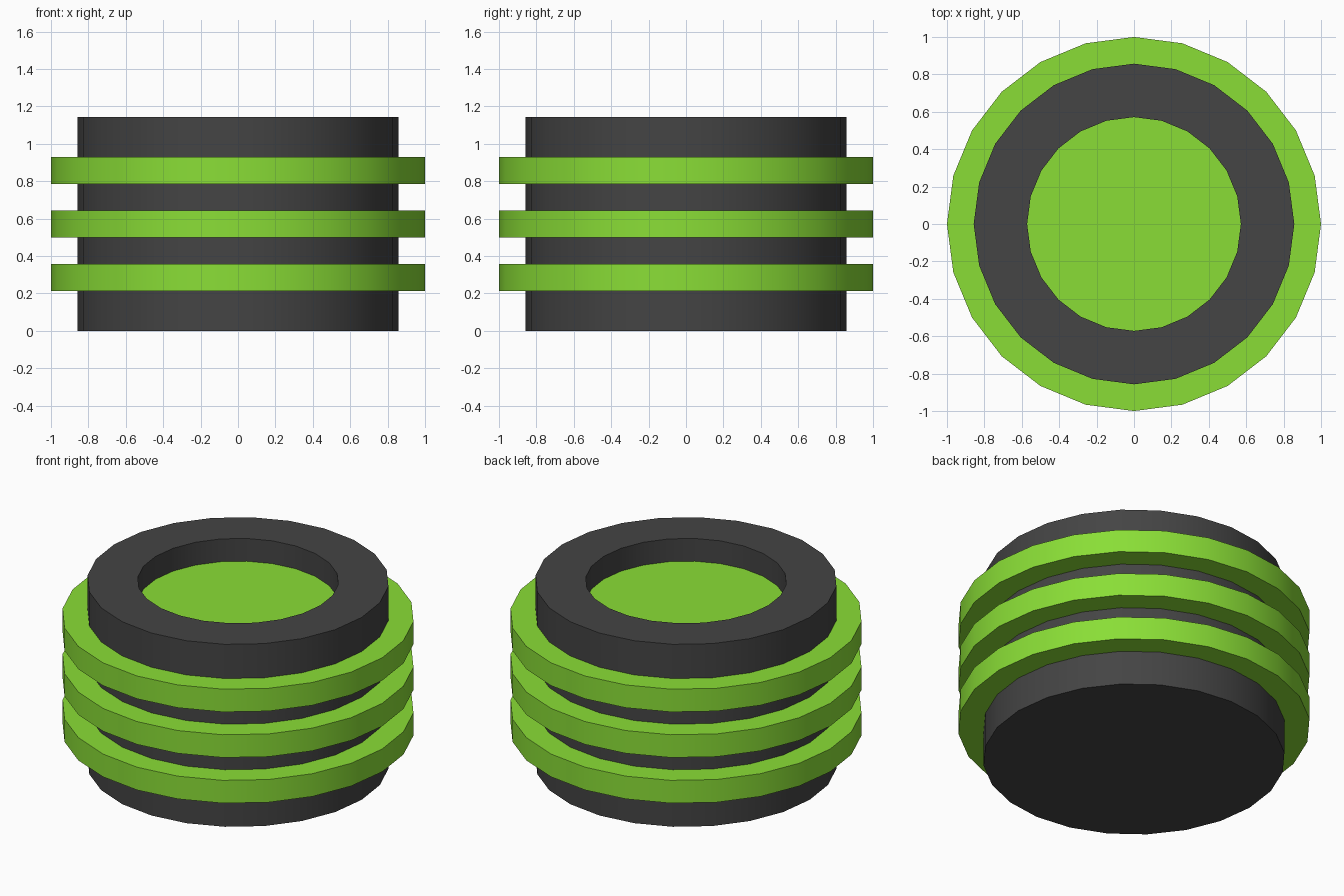
import bpy, bmesh
from math import sin, cos, pi

if "Cube" in bpy.data.objects:
    bpy.data.objects.remove(bpy.data.objects["Cube"])

SIDES = 24
U = 1 / 7                     # design unit
BODY_R, HOLE_R, RING_R = 6 * U, 4 * U, 1.0
HEIGHT, FLOOR_Z = 8 * U, 7 * U


def material(name, rgb):
    m = bpy.data.materials.new(name)
    m.diffuse_color = (*rgb, 1)
    m.use_nodes = True
    m.node_tree.nodes["Principled BSDF"].inputs["Base Color"].default_value = m.diffuse_color
    return m


def lathe(name, profile, mat, closed=False):
    """Revolve (radius, z) points around z; radius 0 becomes a cap fill."""
    bm = bmesh.new()
    loops = []
    for r, z in profile:
        loops.append([bm.verts.new((r * cos(2 * pi * i / SIDES), r * sin(2 * pi * i / SIDES), z))
                      for i in range(SIDES)])
    pairs = list(zip(loops, loops[1:]))
    if closed:
        pairs.append((loops[-1], loops[0]))
    for a, b in pairs:
        for i in range(SIDES):
            j = (i + 1) % SIDES
            bm.faces.new((a[i], a[j], b[j], b[i]))
    if not closed:
        bm.faces.new(loops[0][::-1])
        bm.faces.new(loops[-1])
    bmesh.ops.recalc_face_normals(bm, faces=bm.faces)
    me = bpy.data.meshes.new(name)
    bm.to_mesh(me)
    bm.free()
    me.materials.append(mat)
    ob = bpy.data.objects.new(name, me)
    bpy.context.collection.objects.link(ob)
    bpy.ops.object.select_all(action='DESELECT')
    ob.select_set(True)
    bpy.context.view_layer.objects.active = ob
    bpy.ops.object.shade_smooth_by_angle(angle=pi / 6)
    return ob


dark = material("dark_grey", (0.058, 0.058, 0.058))
green = material("lime_green", (0.254, 0.73, 0.037))

# Cup-shaped body with a recessed top
lathe("body", [(BODY_R, 0), (BODY_R, HEIGHT), (HOLE_R, HEIGHT), (HOLE_R, FLOOR_Z - 0.05)], dark)

# Green disc set into the recess
lathe("recess_disc", [(HOLE_R, FLOOR_Z - 0.05), (HOLE_R, FLOOR_Z)], green)

# Three raised bands around the body
for n in range(3):
    z0 = (1.5 + 2 * n) * U
    z1 = z0 + U
    inner = BODY_R - 0.01
    lathe(f"band_{n + 1}", [(inner, z0), (RING_R, z0), (RING_R, z1), (inner, z1)], green, closed=True)
